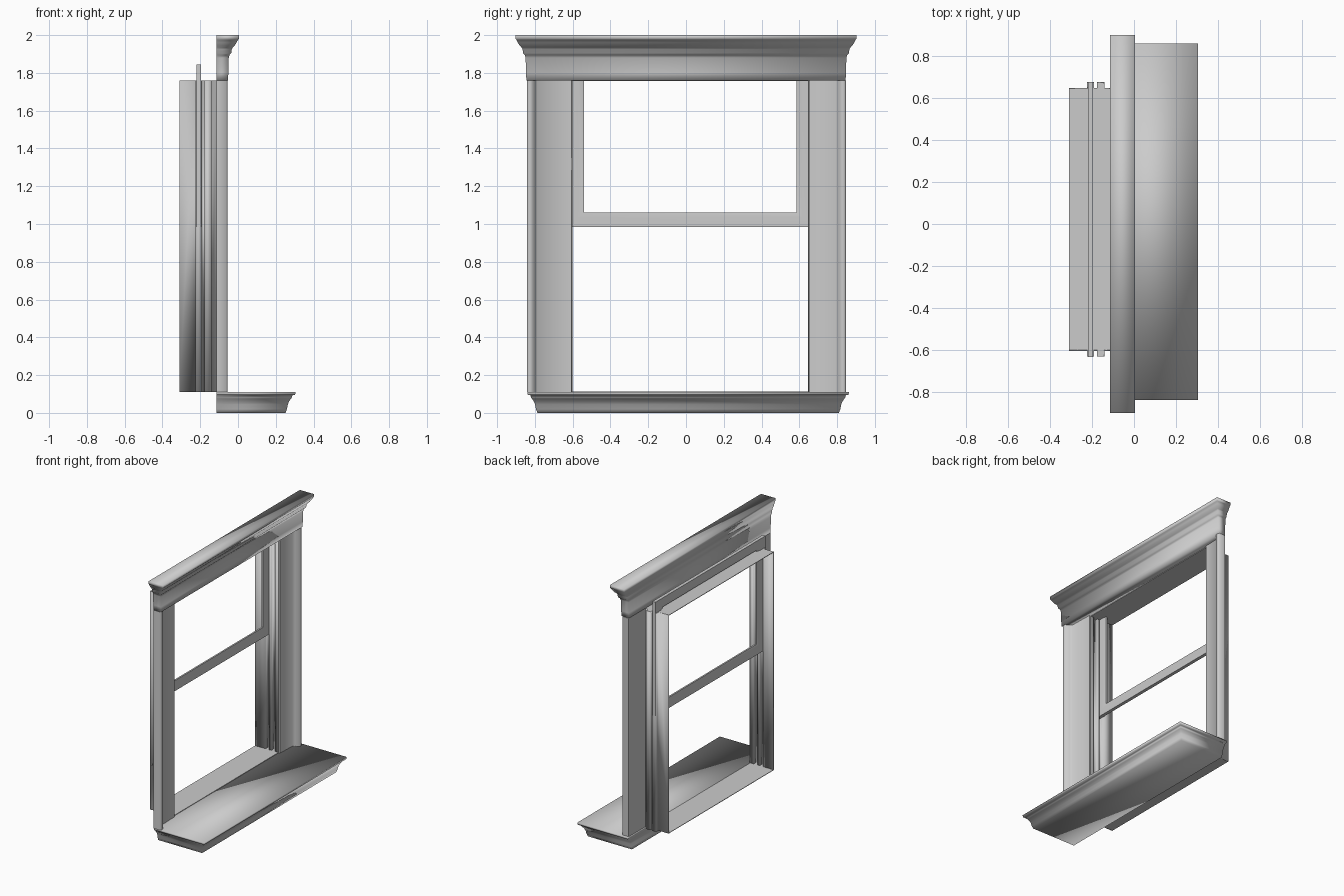
import bpy, bmesh, math

cube = bpy.data.objects.get("Cube")
if cube:
    bpy.data.objects.remove(cube, do_unlink=True)

# One painted grey for everything
paint = bpy.data.materials.new("light_grey_paint")
paint.use_nodes = True
colour = (0.6, 0.6, 0.6, 1)
paint.diffuse_color = colour
paint.node_tree.nodes["Principled BSDF"].inputs["Base Color"].default_value = colour

BACK = -0.115      # rear plane of the outer trim
MID = 0.022        # centre of the opening across y
HALF = 0.626       # half width of the opening
LOW, HIGH = 0.11, 1.76


def finish(bm, name, angle=50):
    bmesh.ops.recalc_face_normals(bm, faces=bm.faces)
    mesh = bpy.data.meshes.new(name)
    bm.to_mesh(mesh)
    bm.free()
    obj = bpy.data.objects.new(name, mesh)
    bpy.context.collection.objects.link(obj)
    mesh.materials.append(paint)
    bpy.ops.object.select_all(action='DESELECT')
    obj.select_set(True)
    bpy.context.view_layer.objects.active = obj
    bpy.ops.object.shade_smooth_by_angle(angle=math.radians(angle))
    return obj


def loft(name, rings, angle):
    """Skin closed rings of points and cap both ends."""
    bm = bmesh.new()
    loops = [[bm.verts.new(p) for p in ring] for ring in rings]
    n = len(loops[0])
    for a, b in zip(loops, loops[1:]):
        for i in range(n):
            j = (i + 1) % n
            bm.faces.new((a[i], a[j], b[j], b[i]))
    bm.faces.new(loops[0])
    bm.faces.new(loops[-1])
    return finish(bm, name, angle)


def moulding(name, front, y0, y1, profile):
    """Soft moulding that steps out on the front and both ends; flat back."""
    loft(name, [[(BACK, y0 - d, z), (front + d, y0 - d, z),
                 (front + d, y1 + d, z), (BACK, y1 + d, z)] for z, d in profile], 110)


def prism(name, section, z0, z1, angle):
    loft(name, [[(x, y, z) for x, y in section] for z in (z0, z1)], angle)


# Sill and crown header
moulding("sill", 0.252, -0.787, 0.81,
         [(0, 0), (0.02, 0.007), (0.045, 0.012), (0.06, 0.018), (0.075, 0.028),
          (0.082, 0.034), (0.094, 0.036), (0.094, 0.05), (LOW, 0.053)])
moulding("header", -0.053, -0.845, 0.845,
         [(HIGH, 0), (1.80, 0.002), (1.88, 0.004), (1.895, 0.008), (1.905, 0.018),
          (1.925, 0.02), (1.935, 0.026), (1.945, 0.036), (1.96, 0.045),
          (1.975, 0.053), (1.98, 0.058), (2.0, 0.058)])

# Side casings: a recessed board with a raised bead along the outer edge
for side, outer, name in ((-1, -0.842, "right_casing"), (1, 0.848, "left_casing")):
    inner = MID + side * (HALF + 0.002)
    section = [(BACK, inner), (-0.105, inner), (-0.1, outer - side * 0.055),
               (-0.085, outer - side * 0.045), (-0.058, outer - side * 0.03),
               (-0.055, outer - side * 0.012), (-0.062, outer), (BACK, outer)]
    prism(name, section, LOW, HIGH, 60)

# Channelled side jambs: thin sheets with two grooves for the sashes
channel = [(-0.31, 0)]
for a, b in ((-0.224, -0.192), (-0.176, -0.143)):
    channel += [(a, 0), (a, 0.028), (b, 0.028), (b, 0)]
channel.append((BACK, 0))
right_edge, left_edge = [[(x, MID + side * (HALF + d)) for x, d in channel]
                         for side in (-1, 1)]
for edge, name in ((right_edge, "right_jamb"), (left_edge, "left_jamb")):
    bm = bmesh.new()
    rows = [[bm.verts.new((x, y, z)) for x, y in edge] for z in (LOW, HIGH)]
    for i in range(len(edge) - 1):
        bm.faces.new((rows[0][i], rows[0][i + 1], rows[1][i + 1], rows[1][i]))
    thick = finish(bm, name, 30).modifiers.new("thickness", 'SOLIDIFY')
    thick.thickness = 0.004
    thick.offset = 0

# Head and base of the inner lining, cut to the channelled outline
outline = right_edge + left_edge[::-1]
prism("head_jamb", outline, HIGH - 0.004, HIGH, 50)
prism("base_jamb", outline, LOW, LOW + 0.004, 50)

# Upper sash: a mitred frame with chamfered inner edges
BOTTOM, TOP, RAIL = 0.985, 1.845, 0.075
bm = bmesh.new()
rings = []
for x, inset in ((-0.22, 0), (-0.195, 0), (-0.195, 0.05), (-0.2, RAIL),
                 (-0.212, RAIL), (-0.22, 0.05)):
    y, z0, z1 = HALF + 0.031 - inset * 1.25, BOTTOM + inset, TOP - inset
    rings.append([bm.verts.new(p) for p in ((x, MID - y, z0), (x, MID + y, z0),
                                            (x, MID + y, z1), (x, MID - y, z1))])
for a, b in zip(rings, rings[1:] + rings[:1]):
    for i in range(4):
        j = (i + 1) % 4
        bm.faces.new((a[i], a[j], b[j], b[i]))
finish(bm, "upper_sash", 40)
